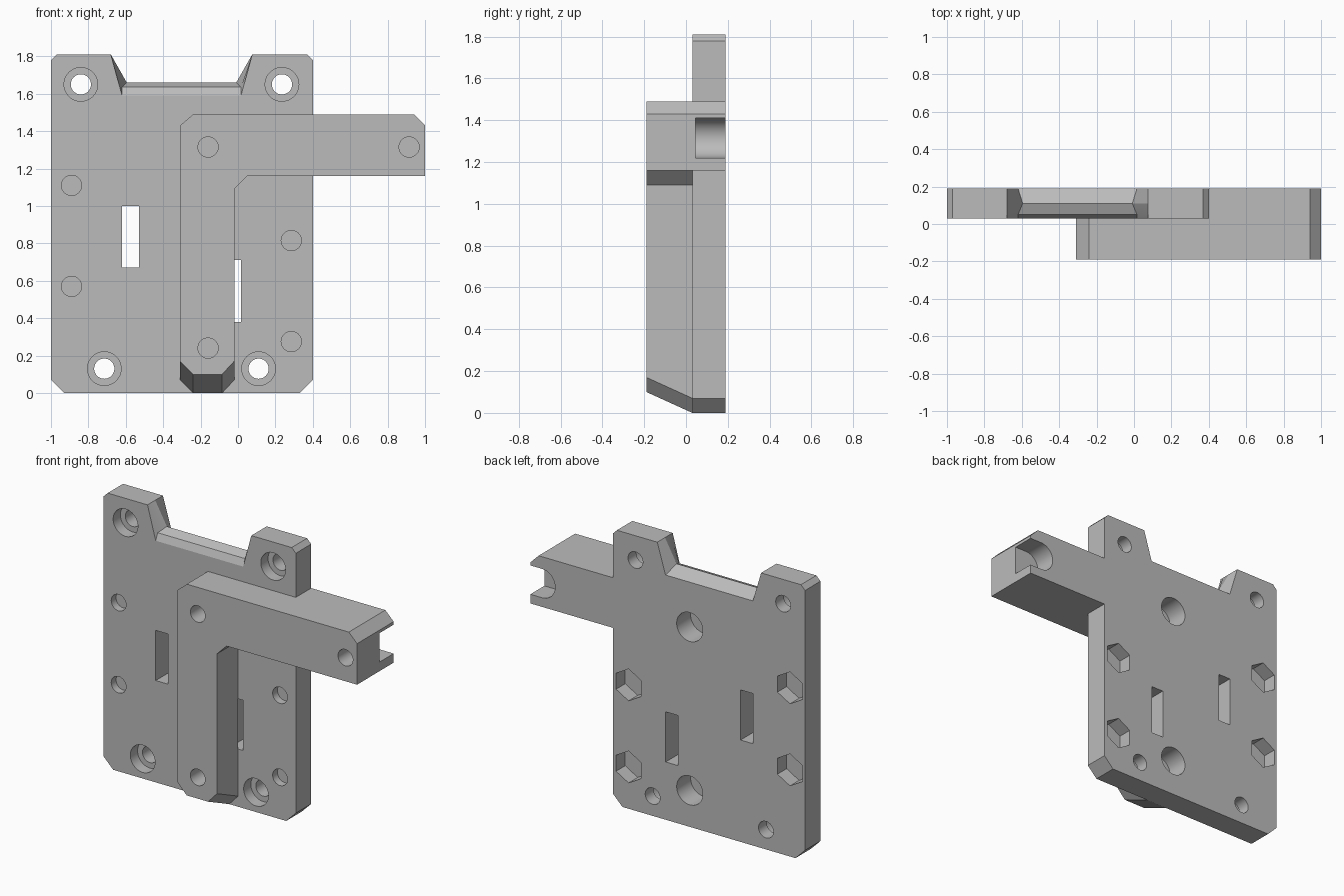
import bpy
import bmesh
from math import cos, sin, pi, radians

cube = bpy.data.objects.get("Cube")
if cube:
    bpy.data.objects.remove(cube, do_unlink=True)

grey = bpy.data.materials.new("plain_grey")
grey.use_nodes = True
grey.diffuse_color = (0.5, 0.5, 0.5, 1)
grey.node_tree.nodes["Principled BSDF"].inputs["Base Color"].default_value = (0.5, 0.5, 0.5, 1)

FRONT, JOIN, BACK = -0.19, 0.03, 0.19   # depth layers
SKIN = 0.045                            # floor of the rear bores
OVER = 0.05                             # cutter overshoot


def loft(name, sections):
    """Solid through (y, outline) sections, each outline a list of (x, z)."""
    bm = bmesh.new()
    rings = [[bm.verts.new((x, y, z)) for x, z in pts] for y, pts in sections]
    for a, b in zip(rings, rings[1:]):
        for i in range(len(a)):
            j = (i + 1) % len(a)
            bm.faces.new((a[i], a[j], b[j], b[i]))
    bm.faces.new(rings[0])
    bm.faces.new(rings[-1])
    bmesh.ops.recalc_face_normals(bm, faces=bm.faces)
    mesh = bpy.data.meshes.new(name)
    bm.to_mesh(mesh)
    bm.free()
    mesh.materials.append(grey)
    obj = bpy.data.objects.new(name, mesh)
    bpy.context.collection.objects.link(obj)
    return obj


def prism(name, pts, y0, y1):
    return loft(name, [(y0, pts), (y1, pts)])


def ring(x, z, r, sides=48, start=0.0, sweep=2 * pi):
    return [(x + r * cos(start + sweep * i / sides), z + r * sin(start + sweep * i / sides))
            for i in range(sides)]


def box(x0, x1, z0, z1):
    return [(x0, z0), (x1, z0), (x1, z1), (x0, z1)]


def cut(target, cutter):
    cutter.hide_render = True
    mod = target.modifiers.new("cut", 'BOOLEAN')
    mod.operation = 'DIFFERENCE'
    mod.solver = 'EXACT'
    mod.object = cutter
    bpy.context.view_layer.objects.active = target
    bpy.ops.object.modifier_apply(modifier=mod.name)
    bpy.data.objects.remove(cutter, do_unlink=True)


def cut_prism(target, pts, y0, y1):
    cut(target, prism("cutter", pts, y0, y1))


# Mounting plate with chamfered corners
plate = prism("mounting_plate", [
    (-0.93, 0), (0.33, 0), (0.4, 0.07), (0.4, 1.78), (0.37, 1.81),
    (-0.97, 1.81), (-1, 1.78), (-1, 0.07)], JOIN, BACK)

# Bevelled notch in the top edge
def notch(y, half, floor):
    c, top = -0.302, 0.378
    return y, [(c - half, floor), (c + half, floor), (c + top, 1.81),
               (c + top, 1.9), (c - top, 1.9), (c - top, 1.81)]

cut(plate, loft("notch_cutter", [
    notch(JOIN - OVER, 0.318, 1.59), notch(JOIN, 0.318, 1.59),
    notch(0.05, 0.318, 1.635), notch(0.11, 0.293, 1.66),
    notch(BACK, 0.318, 1.61), notch(BACK + OVER, 0.318, 1.61)]))

# Through slots
cut_prism(plate, box(-0.62, -0.53, 0.67, 1.0), JOIN - OVER, BACK + OVER)
cut_prism(plate, box(-0.075, 0.015, 0.38, 0.71), JOIN - OVER, BACK + OVER)

# Counterbored corner holes
for x, z in [(-0.84, 1.65), (0.235, 1.65), (-0.715, 0.13), (0.11, 0.13)]:
    cut_prism(plate, ring(x, z, 0.09), JOIN - OVER, 0.105)
    cut_prism(plate, ring(x, z, 0.054), JOIN - OVER, BACK + OVER)

# Bolt holes in front with hexagonal nut pockets behind
for x, z in [(-0.89, 1.11), (-0.89, 0.57), (0.285, 0.815), (0.285, 0.275)]:
    cut_prism(plate, ring(x, z, 0.054), JOIN - OVER, 0.08)
    cut_prism(plate, ring(x, z, 0.105, 6, pi / 2), 0.095, BACK + OVER)

# Round rear bores behind the upright
upright_holes = [(-0.16, 1.315), (-0.16, 0.24)]
for x, z in upright_holes:
    cut_prism(plate, ring(x, z, 0.095), SKIN, BACK + OVER)

# Bent bracket on the front, its foot sloping down to the plate
def bracket_outline(lift):
    return [(-0.31, 0.07 + lift), (-0.24, lift), (-0.085, lift), (-0.02, 0.07 + lift),
            (-0.02, 1.09), (0.05, 1.16), (1, 1.16), (1, 1.43), (0.94, 1.49),
            (-0.24, 1.49), (-0.31, 1.43)]

bracket = loft("bent_bracket", [(FRONT, bracket_outline(0.1)), (JOIN, bracket_outline(0))])
end_hole = (0.915, 1.315)
for x, z in upright_holes + [end_hole]:
    cut_prism(bracket, ring(x, z, 0.054), FRONT - OVER, JOIN - 0.005)

# Thick rear half of the arm with an open round-ended pocket
arm_back = prism("arm_back", [
    (0.4, 1.16), (1, 1.16), (1, 1.43), (0.94, 1.49), (0.4, 1.49)], JOIN, BACK)
r = 0.095
x, z = end_hole
pocket = ring(x, z, r, 24, pi / 2, pi) + [(x, z - r), (1.1, z - r), (1.1, z + r)]
cut_prism(arm_back, pocket, SKIN, BACK + OVER)

# Smooth bores, crisp edges
for obj in (plate, bracket, arm_back):
    bpy.ops.object.select_all(action='DESELECT')
    obj.select_set(True)
    bpy.context.view_layer.objects.active = obj
    bpy.ops.object.shade_smooth_by_angle(angle=radians(12))
